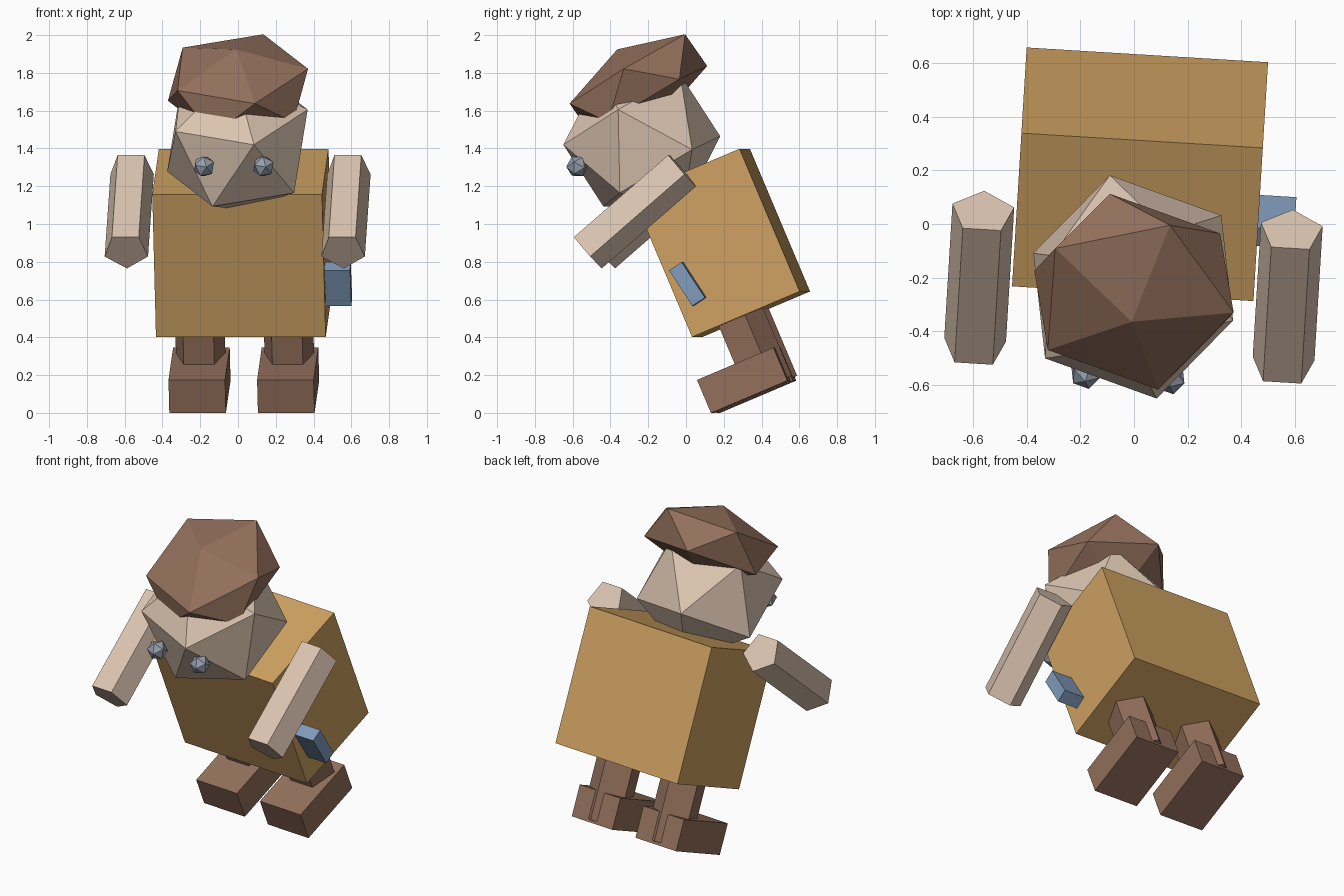
import bpy, bmesh
from math import sin, cos, pi
from mathutils import Matrix, Vector

if "Cube" in bpy.data.objects:
    bpy.data.objects.remove(bpy.data.objects["Cube"])


def material(name, rgb):
    m = bpy.data.materials.new(name)
    m.use_nodes = True
    color = (*rgb, 1)
    m.diffuse_color = color
    m.node_tree.nodes["Principled BSDF"].inputs["Base Color"].default_value = color
    return m


TAN = material("tan_cloth", (0.62, 0.36, 0.12))
SKIN = material("pale_skin", (0.72, 0.56, 0.44))
BROWN = material("brown_leather", (0.29, 0.16, 0.105))
BLUE = material("blue_cloth", (0.22, 0.33, 0.50))
GREY = material("grey_eye", (0.31, 0.35, 0.42))

# The figure leans forward and is turned slightly; body parts live in this frame
FRAME = (Matrix.Translation((0.0225, 0.185, 0.9))
         @ Matrix.Rotation(-0.061, 4, 'Z') @ Matrix.Rotation(0.4, 4, 'X'))


def finish(name, bm, matrix, mat):
    bm.transform(matrix)
    bmesh.ops.recalc_face_normals(bm, faces=bm.faces)
    mesh = bpy.data.meshes.new(name)
    bm.to_mesh(mesh)
    bm.free()
    mesh.materials.append(mat)
    obj = bpy.data.objects.new(name, mesh)
    bpy.context.scene.collection.objects.link(obj)
    return obj


def place(loc, tilt):
    return FRAME @ Matrix.Translation(loc) @ Matrix.Rotation(tilt, 4, 'X')


def box(name, loc, size, mat, tilt=0):
    bm = bmesh.new()
    bmesh.ops.create_cube(bm, size=1)
    return finish(name, bm, place(loc, tilt) @ Matrix.Diagonal((*size, 1)), mat)


def five_sided_prism(name, loc, radius, length, mat, tilt=0):
    """Prism along z with one edge pointing to the back."""
    bm = bmesh.new()
    ring = [bm.verts.new((radius * sin(a), radius * cos(a), -length / 2))
            for a in (2 * pi * i / 5 for i in range(5))]
    base = bm.faces.new(ring)
    cap = bmesh.ops.extrude_face_region(bm, geom=[base], use_keep_orig=True)
    top = [v for v in cap["geom"] if isinstance(v, bmesh.types.BMVert)]
    bmesh.ops.translate(bm, verts=top, vec=(0, 0, length))
    return finish(name, bm, place(loc, tilt), mat)


# Head frame: z through the crown, x towards the face
crown = Vector((-0.039, -0.512, 0.858)).normalized()
face = Vector((0.209, -0.974, -0.078))
face = (face - crown * face.dot(crown)).normalized()
HEAD = Matrix((face, crown.cross(face), crown)).transposed().to_4x4()


def gem(name, loc, radius, mat, squash=1):
    bm = bmesh.new()
    bmesh.ops.create_icosphere(bm, subdivisions=1, radius=radius)
    return finish(name, bm, Matrix.Translation(loc) @ HEAD
                  @ Matrix.Diagonal((1, 1, squash, 1)), mat)


# Torso and side pouch
box("torso", (0, 0, 0), (0.9, 0.62, 0.82), TAN)
box("pouch", (0.486, -0.218, -0.144), (0.2, 0.08, 0.225), BLUE, tilt=0.18)

# Limbs
for side, s in (("left", 1), ("right", -1)):
    five_sided_prism(side + "_arm", (s * 0.575, -0.325, 0.326), 0.121, 0.663, SKIN, tilt=-1.255)
    five_sided_prism(side + "_leg", (s * 0.235, -0.053, -0.58), 0.138, 0.44, BROWN)
    box(side + "_foot", (s * 0.235, -0.158, -0.723), (0.3, 0.44, 0.19), BROWN)

# Head, hat and eyes
gem("head", (-0.003, -0.234, 1.442), 0.425, SKIN)
gem("hat", (0, -0.252, 1.737), 0.42, BROWN, squash=0.52)
gem("left_eye", (0.135, -0.575, 1.305), 0.06, GREY)
gem("right_eye", (-0.18, -0.555, 1.305), 0.06, GREY)
